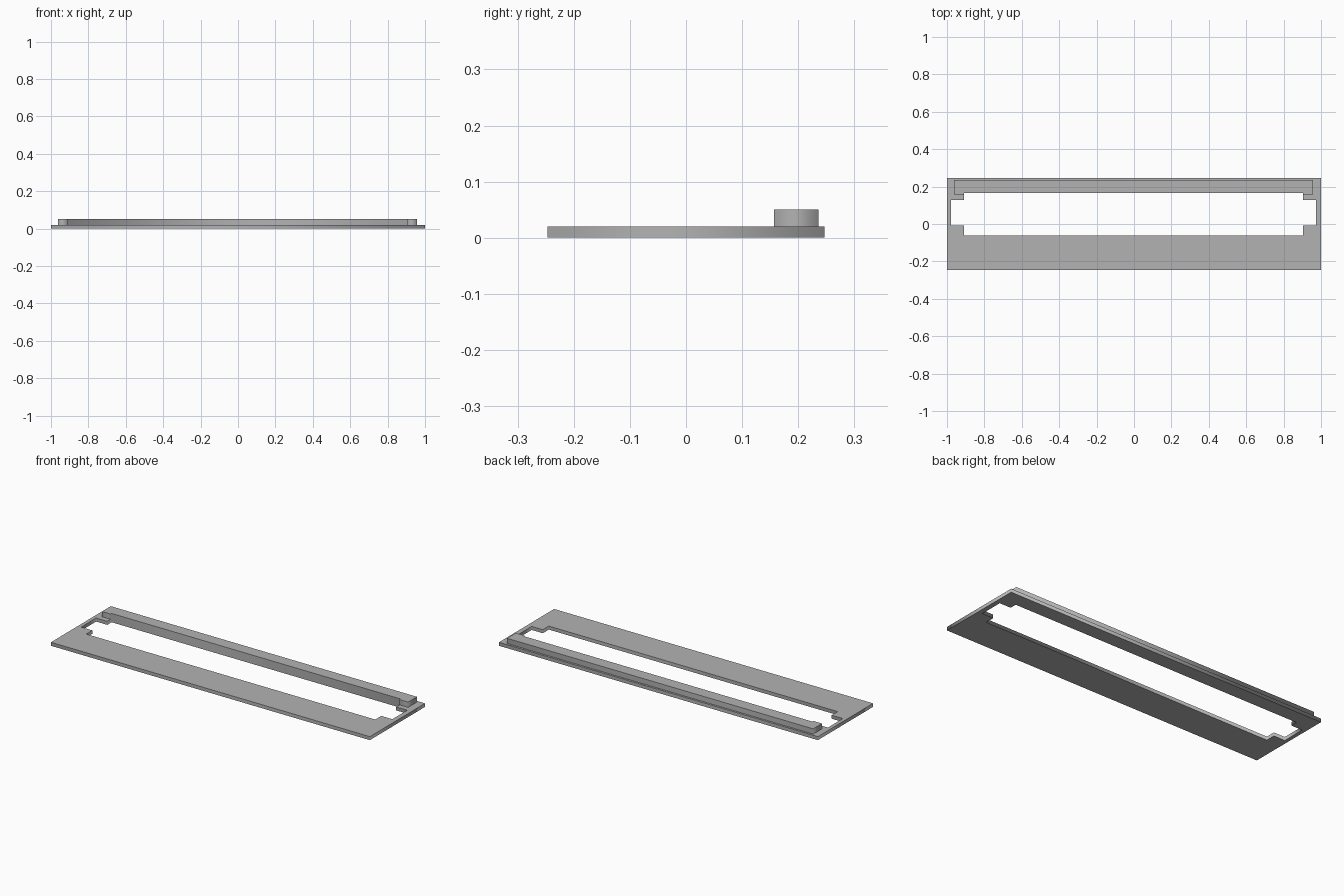
import bpy

if "Cube" in bpy.data.objects:
    bpy.data.objects.remove(bpy.data.objects["Cube"], do_unlink=True)

grey = bpy.data.materials.new("plain_grey")
grey.use_nodes = True
colour = (0.45, 0.45, 0.45, 1)
grey.diffuse_color = colour
grey.node_tree.nodes["Principled BSDF"].inputs["Base Color"].default_value = colour


def extruded(name, outlines, bottom, top):
    """Extrude closed outlines upward; an inner outline becomes a hole."""
    curve = bpy.data.curves.new(name + "_profile", "CURVE")
    curve.dimensions = "2D"
    curve.fill_mode = "BOTH"
    curve.extrude = (top - bottom) / 2
    for points in outlines:
        spline = curve.splines.new("POLY")
        spline.points.add(len(points) - 1)
        for p, (x, y) in zip(spline.points, points):
            p.co = (x, y, 0, 1)
        spline.use_cyclic_u = True
    obj = bpy.data.objects.new(name, curve)
    bpy.context.collection.objects.link(obj)
    obj.location.z = (bottom + top) / 2
    bpy.ops.object.select_all(action="DESELECT")
    obj.select_set(True)
    bpy.context.view_layer.objects.active = obj
    bpy.ops.object.convert(target="MESH")
    obj = bpy.context.object
    obj.data.materials.clear()
    obj.data.materials.append(grey)
    return obj


def mirrored(half, centre):
    """Complete a right-hand outline with its mirror image about x = centre."""
    return ([(centre + x, y) for x, y in half]
            + [(centre - x, y) for x, y in reversed(half)])


THICK = 0.02
SHIFT = -0.003      # slot and rail sit slightly off centre
SLOT_BACK = 0.166
SLOT_X = 0.906

# Base plate with a long slot that widens into a notch at each end
border = mirrored([(1, -0.247), (1, 0.247)], 0)
slot = mirrored([(SLOT_X, -0.061), (SLOT_X, -0.007), (0.976, -0.007),
                 (0.976, 0.127), (SLOT_X, 0.127), (SLOT_X, SLOT_BACK)], SHIFT)
extruded("base_plate", [border, slot], 0, THICK)

# Raised back rail, cut flush with the slot between its end blocks
rail = mirrored([(SLOT_X, SLOT_BACK), (SLOT_X, 0.157),
                 (0.96, 0.157), (0.96, 0.236)], SHIFT)
extruded("back_rail", [rail], THICK, 0.05)
